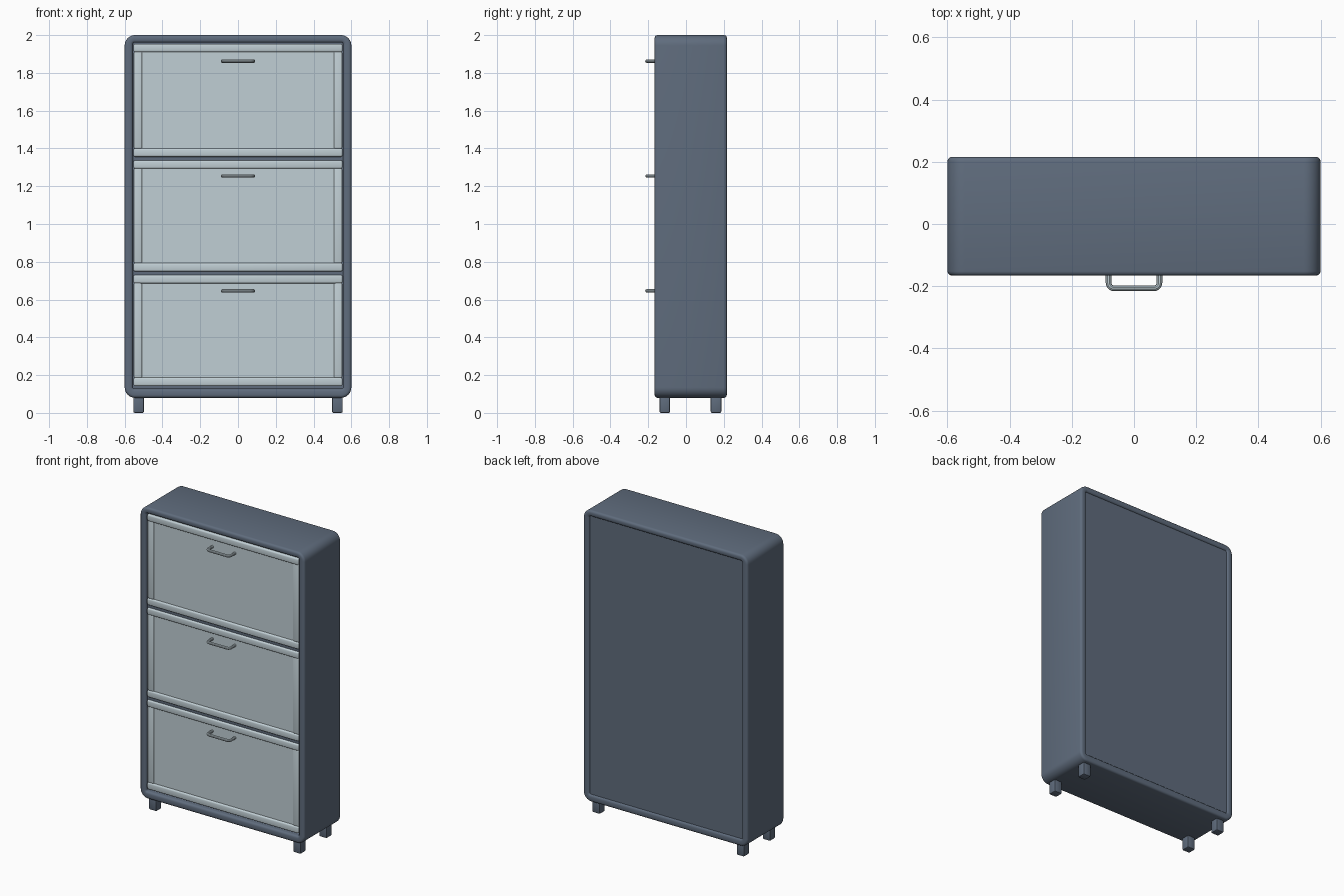
import bpy, bmesh, math
from mathutils import Vector

if "Cube" in bpy.data.objects:
    bpy.data.objects.remove(bpy.data.objects["Cube"])


def material(name, rgb):
    m = bpy.data.materials.new(name)
    m.diffuse_color = (*rgb, 1)
    m.use_nodes = True
    m.node_tree.nodes["Principled BSDF"].inputs["Base Color"].default_value = m.diffuse_color
    return m


SLATE = material("slate blue", (0.115, 0.15, 0.205))
PALE = material("pale grey blue", (0.53, 0.62, 0.66))


def finish(ob, mat, bevel=0.0, segments=3):
    ob.data.materials.append(mat)
    bpy.ops.object.select_all(action='DESELECT')
    bpy.context.view_layer.objects.active = ob
    ob.select_set(True)
    if bevel:
        b = ob.modifiers.new("bevel", 'BEVEL')
        b.width, b.segments, b.limit_method = bevel, segments, 'ANGLE'
        b.angle_limit = math.radians(40)
        bpy.ops.object.modifier_apply(modifier="bevel")
    bpy.ops.object.shade_smooth_by_angle(angle=math.radians(35))
    return ob


def box(name, x, y, z, mat, bevel=0.0, segments=3):
    """Box from (min, max) pairs along each axis."""
    bm = bmesh.new()
    bmesh.ops.create_cube(bm, size=1)
    for v in bm.verts:
        v.co = [(a + b) / 2 + c * (b - a) for c, (a, b) in zip(v.co, (x, y, z))]
    me = bpy.data.meshes.new(name)
    bm.to_mesh(me)
    bm.free()
    ob = bpy.data.objects.new(name, me)
    bpy.context.collection.objects.link(ob)
    return finish(ob, mat, bevel, segments)


def rounded_rect(hx, z0, z1, r, n=8):
    pts = []
    corners = ((hx - r, z1 - r), (r - hx, z1 - r), (r - hx, z0 + r), (hx - r, z0 + r))
    for k, (cx, cz) in enumerate(corners):
        for i in range(n + 1):
            a = math.pi / 2 * (k + i / n)
            pts.append((cx + r * math.cos(a), cz + r * math.sin(a)))
    return pts


# Cabinet shell: a rounded rectangular ring running front to back
FRONT, BACK = -0.166, 0.216
outer = rounded_rect(0.6, 0.08, 2.0, 0.055)
inner = rounded_rect(0.556, 0.128, 1.96, 0.008)
bm = bmesh.new()
rings = [[bm.verts.new((x, y, z)) for x, z in pts]
         for pts, y in ((outer, FRONT), (outer, BACK), (inner, BACK), (inner, FRONT))]
n = len(outer)
for k in range(4):
    a, b = rings[k], rings[(k + 1) % 4]
    for i in range(n):
        j = (i + 1) % n
        bm.faces.new((a[i], a[j], b[j], b[i]))
bmesh.ops.recalc_face_normals(bm, faces=bm.faces)
me = bpy.data.meshes.new("cabinet_shell")
bm.to_mesh(me)
bm.free()
shell = bpy.data.objects.new("cabinet_shell", me)
bpy.context.collection.objects.link(shell)
finish(shell, SLATE, 0.014)

# Back panel, slightly sunk in the shell
box("back_panel", (-0.558, 0.558), (0.185, 0.206), (0.126, 1.962), SLATE)

# Shelves behind the gaps between the drawers
for z in (0.74, 1.347):
    box("shelf", (-0.558, 0.558), (-0.15, 0.19), (z - 0.016, z + 0.016), SLATE)

# Drawer fronts: sunk panel, rounded rails and stiles, bent bar handle
for k in range(3):
    zb = 0.142 + 0.607 * k
    zt = zb + 0.588 + (0.01 if k == 2 else 0)
    rail_y = (-0.162, -0.132)
    box("drawer_panel", (-0.53, 0.53), (-0.149, -0.132), (zb + 0.02, zt - 0.02), PALE)
    box("drawer_bottom_rail", (-0.553, 0.553), rail_y, (zb, zb + 0.045), PALE, 0.009)
    box("drawer_top_rail", (-0.553, 0.553), rail_y, (zt - 0.044, zt), PALE, 0.009)
    for s in (-1, 1):
        xs = sorted((s * 0.508, s * 0.552))
        box("drawer_stile", xs, (-0.157, -0.132), (zb + 0.043, zt - 0.042), PALE, 0.007)

    hz, r, w, tip = 0.646 + 0.608 * k, 0.009, 0.082, -0.207
    cu = bpy.data.curves.new("drawer_handle", 'CURVE')
    cu.dimensions = '3D'
    cu.bevel_depth, cu.bevel_resolution, cu.use_fill_caps = r, 3, True
    c = 0.018
    path = [Vector((-w, -0.147, hz))]
    for i in range(6):
        a = math.pi / 2 * i / 5
        path.append(Vector((-w + c - c * math.cos(a), tip + c - c * math.sin(a), hz)))
    path += [Vector((-p.x, p.y, p.z)) for p in reversed(path)]
    sp = cu.splines.new('POLY')
    sp.points.add(len(path) - 1)
    for q, p in zip(sp.points, path):
        q.co = (*p, 1)
    ob = bpy.data.objects.new("drawer_handle", cu)
    bpy.context.collection.objects.link(ob)
    bpy.ops.object.select_all(action='DESELECT')
    bpy.context.view_layer.objects.active = ob
    ob.select_set(True)
    bpy.ops.object.convert(target='MESH')
    finish(bpy.context.view_layer.objects.active, PALE)

# Four short square legs
for s in (-1, 1):
    for y in (-0.112, 0.159):
        box("leg", (s * 0.526 - 0.028, s * 0.526 + 0.028), (y - 0.028, y + 0.028),
            (0.0, 0.1), SLATE, 0.007, 2)
